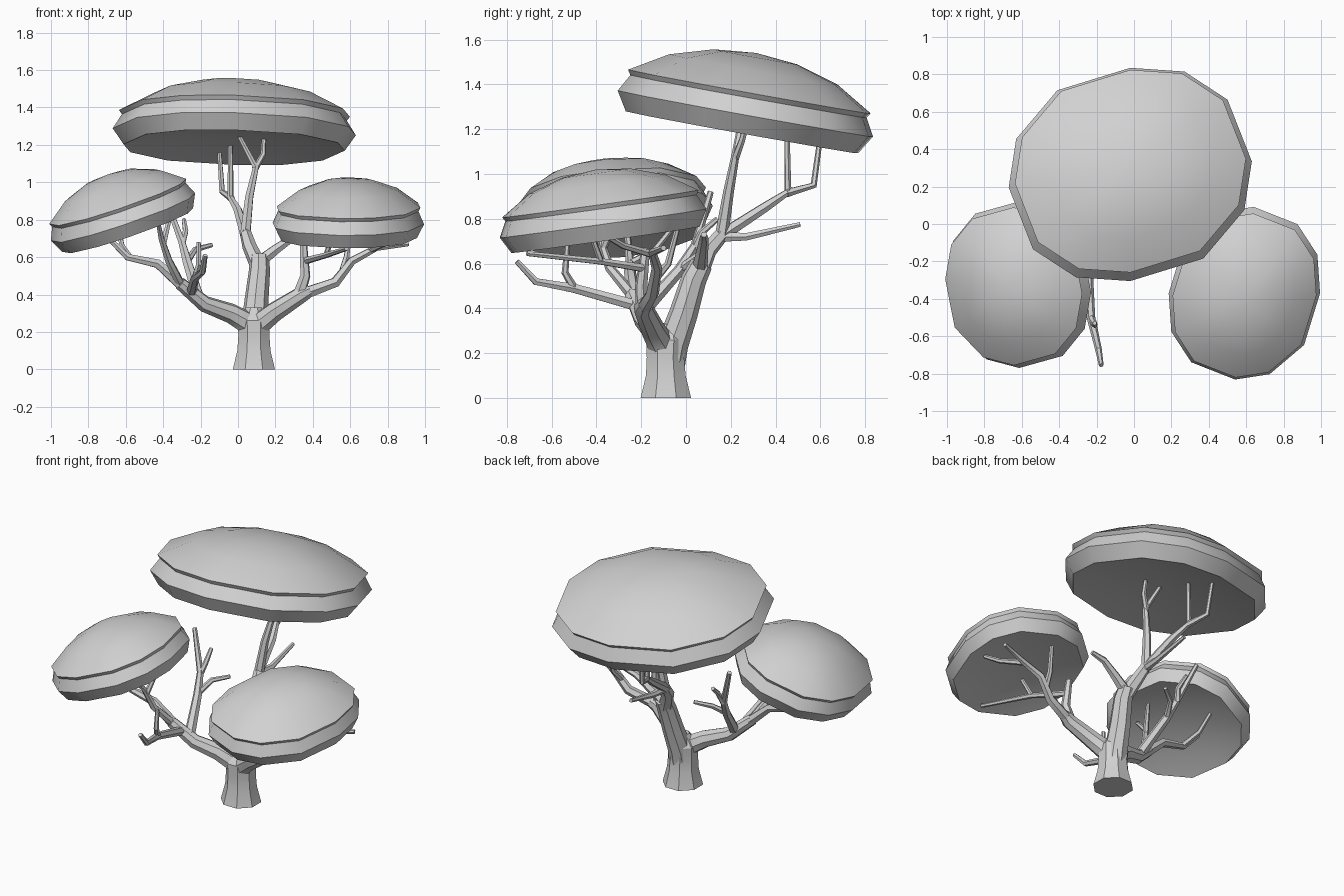
import bpy, bmesh, math
from mathutils import Vector, Matrix

cube = bpy.data.objects.get("Cube")
if cube:
    bpy.data.objects.remove(cube, do_unlink=True)

# One pale grey for the whole tree
grey = bpy.data.materials.new("pale_grey")
grey.use_nodes = True
grey.diffuse_color = (0.64, 0.64, 0.64, 1)
grey.node_tree.nodes["Principled BSDF"].inputs["Base Color"].default_value = (0.64, 0.64, 0.64, 1)


def finish(obj, angle):
    """Select one object, give it the material and shade it."""
    bpy.ops.object.select_all(action="DESELECT")
    obj.select_set(True)
    bpy.context.view_layer.objects.active = obj
    if obj.type == "CURVE":
        bpy.ops.object.convert(target="MESH")
        obj = bpy.context.object
    obj.data.materials.clear()
    obj.data.materials.append(grey)
    bpy.ops.object.shade_smooth_by_angle(angle=math.radians(angle))


def limb(name, points, start, end, sides=6):
    """Tapered tube through the points; start and end are radii."""
    curve = bpy.data.curves.new(name, "CURVE")
    curve.dimensions = "3D"
    curve.bevel_depth = 1
    curve.bevel_resolution = (sides - 4) // 2
    curve.use_fill_caps = True
    spline = curve.splines.new("POLY")
    spline.points.add(len(points) - 1)
    last = len(points) - 1
    for i, (p, co) in enumerate(zip(spline.points, points)):
        p.co = (*co, 1)
        p.radius = start + (end - start) * i / last
    obj = bpy.data.objects.new(name, curve)
    bpy.context.collection.objects.link(obj)
    finish(obj, 35)


# Canopy outline: half of a twelve-sided oval, the rest by half-turn symmetry
HALF = [(0, .57), (.29, .55), (.52, .40), (.65, .07), (.61, -.19), (.39, -.45)]
OVAL = [Vector(p) for p in HALF] + [-Vector(p) for p in HALF]
TURN = Matrix.Rotation(math.radians(84), 2)
# Canopy profile from underside to crown: (share of outline, height)
PROFILE = [(.6, -.05), (.91, -.085), (1, 0), (.925, .078),
           (.95, .1), (.66, .2), (.33, .257)]


def canopy(name, centre, slope, outline, thick=1.0):
    """Domed cap with an overhanging lip, lying on a sloping plane."""
    normal = Vector((-slope[0], -slope[1], 1)).normalized()
    centre = Vector(centre)
    bm = bmesh.new()
    rings = []
    for share, height in PROFILE:
        ring = []
        for p in outline:
            q = p * share
            flat = Vector((q.x, q.y, q.dot(Vector(slope))))
            ring.append(bm.verts.new(centre + flat + normal * height * thick))
        rings.append(ring)
    n = len(outline)
    for low, high in zip(rings, rings[1:]):
        for i in range(n):
            j = (i + 1) % n
            bm.faces.new((low[i], low[j], high[j], high[i]))
    # Close underside and crown with fans
    for ring, height in ((rings[0], -.03), (rings[-1], .275)):
        tip = bm.verts.new(centre + normal * height * thick)
        for i in range(n):
            bm.faces.new((ring[i], ring[(i + 1) % n], tip))
    bmesh.ops.recalc_face_normals(bm, faces=bm.faces)
    mesh = bpy.data.meshes.new(name)
    bm.to_mesh(mesh)
    bm.free()
    obj = bpy.data.objects.new(name, mesh)
    bpy.context.collection.objects.link(obj)
    finish(obj, 32)


# Canopies: the side ones are smaller, turned copies of the outline
canopy("top_canopy", (-.02, .265, 1.27), (-.01, -.18), OVAL)
canopy("left_canopy", (.59, -.37, .78), (-.01, .14), [Vector((p.y, p.x)) * .71 for p in OVAL], .88)
canopy("right_canopy", (-.615, -.325, .815), (.34, .1), [TURN @ p * .68 for p in OVAL], .88)

# Trunk: flared octagonal column that closes inside the fork
bm = bmesh.new()
rings = []
for z, radius, y in ((0, .122, -.09), (.1, .096, -.09), (.18, .09, -.092), (.26, .094, -.09), (.33, .045, -.08)):
    rings.append([bm.verts.new((.085 + radius * math.cos(a), y + radius * math.sin(a), z))
                  for a in (math.tau * (k + .5) / 8 for k in range(8))])
for low, high in zip(rings, rings[1:]):
    for i in range(8):
        bm.faces.new((low[i], low[i - 7], high[i - 7], high[i]))
bm.faces.new(rings[0][::-1])
bm.faces.new(rings[-1])
mesh = bpy.data.meshes.new("trunk")
bm.to_mesh(mesh)
bm.free()
trunk = bpy.data.objects.new("trunk", mesh)
bpy.context.collection.objects.link(trunk)
finish(trunk, 30)

# Back limb, carrying the top canopy
limb("back_limb", [(.085, -.09, .1), (.088, -.06, .24), (.1, -.01, .38), (.115, .035, .53), (.115, .07, .6)], .078, .05, 8)
limb("back_left_branch", [(.11, .06, .57), (.2, .07, .64), (.3, .08, .71), (.39, .08, .73)], .036, .014)
limb("back_right_branch", [(.11, .055, .55), (.06, .1, .66), (.04, .16, .73)], .045, .032)
limb("back_twig", [(.04, .15, .72), (.05, .27, .72), (.04, .51, .775)], .026, .012)
limb("back_outer_branch", [(.04, .15, .72), (0, .35, .85), (-.04, .455, .92), (-.04, .45, 1.22)], .03, .012)
limb("back_outer_twig", [(-.035, .45, .915), (-.085, .57, .95), (-.1, .6, 1.17)], .02, .012)
limb("back_inner_branch", [(.04, .16, .73), (.06, .19, .92), (.095, .22, 1.08), (0, .25, 1.26)], .03, .012)
limb("back_inner_twig", [(.09, .22, 1.07), (.135, .25, 1.15), (.14, .28, 1.26)], .018, .012)

# Left limb, carrying the left canopy
limb("left_limb", [(.07, -.09, .15), (.11, -.11, .24), (.2, -.15, .31), (.34, -.19, .4), (.38, -.18, .42)], .072, .036, 8)
limb("left_upright", [(.32, -.19, .38), (.36, -.2, .5), (.35, -.18, .67)], .036, .02)
limb("left_front_twig", [(.36, -.19, .58), (.47, -.38, .61), (.58, -.71, .645)], .02, .012)
limb("left_front_spur", [(.47, -.38, .61), (.51, -.42, .72)], .015, .012)
limb("left_outer_branch", [(.34, -.19, .4), (.52, -.15, .465), (.61, -.13, .58), (.74, -.15, .65), (.91, -.1, .67)], .035, .013)
limb("left_inner_spur", [(.56, -.14, .53), (.58, -.08, .6), (.6, -.04, .75)], .02, .012)
limb("left_outer_spur", [(.71, -.145, .64), (.8, -.28, .68), (.86, -.35, .72)], .018, .012)

# Right limb, carrying the right canopy
limb("right_limb", [(.1, -.09, .15), (.05, -.11, .25), (-.04, -.14, .3), (-.18, -.19, .35), (-.31, -.24, .46)], .072, .035, 8)
limb("right_outer_branch", [(-.3, -.235, .45), (-.43, -.25, .565), (-.59, -.25, .6), (-.71, -.26, .72)], .033, .014)
limb("right_outer_spur", [(-.58, -.25, .6), (-.62, -.14, .66), (-.64, -.06, .76)], .018, .012)
limb("right_middle_branch", [(-.31, -.24, .46), (-.37, -.34, .58), (-.41, -.38, .7), (-.43, -.48, .8)], .026, .012)
limb("right_middle_spur", [(-.4, -.37, .67), (-.36, -.3, .83)], .018, .012)
limb("right_front_branch", [(-.25, -.21, .41), (-.23, -.5, .49), (-.19, -.67, .52), (-.175, -.755, .61)], .028, .013)
limb("right_front_spur", [(-.23, -.5, .49), (-.21, -.54, .56), (-.21, -.53, .68)], .02, .012)
limb("right_back_branch", [(-.21, -.2, .38), (-.27, -.03, .57), (-.3, .04, .68), (-.39, .11, .92)], .033, .014)
limb("right_back_spur", [(-.27, -.02, .58), (-.23, .06, .64), (-.14, .12, .665)], .02, .012)
limb("right_back_twig", [(-.3, .04, .67), (-.28, .07, .74), (-.29, .14, .8)], .02, .012)
